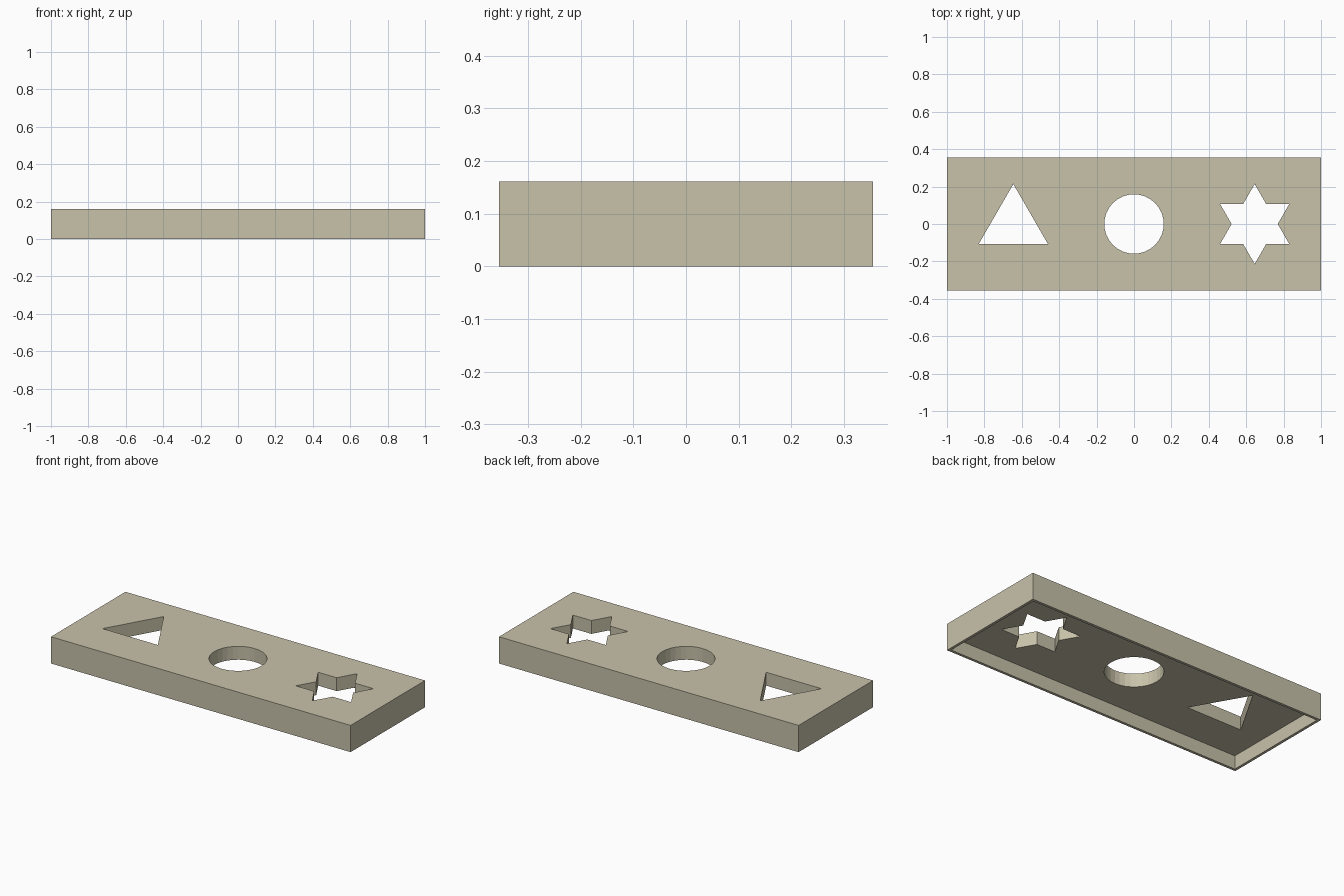
import bpy, bmesh, math

if "Cube" in bpy.data.objects:
    bpy.data.objects.remove(bpy.data.objects["Cube"])

U = 1 / 31                      # the tray is 62 x 22 x 5 units
LENGTH, WIDTH, HEIGHT = 62 * U, 22 * U, 5 * U
RIM, FLOOR_Z = 0.5 * U, 2.5 * U  # rim thickness, underside of the top plate
SPACING, R = 20 * U, 0.2135

beige = bpy.data.materials.new("warm_beige")
beige.diffuse_color = (0.58, 0.54, 0.40, 1)
beige.use_nodes = True
beige.node_tree.nodes["Principled BSDF"].inputs["Base Color"].default_value = beige.diffuse_color


def prism(name, points, z0, z1):
    """Extrude a closed outline between two heights."""
    bm = bmesh.new()
    face = bm.faces.new([bm.verts.new((x, y, z0)) for x, y in points])
    top = bmesh.ops.extrude_face_region(bm, geom=[face])["geom"]
    verts = [v for v in top if isinstance(v, bmesh.types.BMVert)]
    bmesh.ops.translate(bm, verts=verts, vec=(0, 0, z1 - z0))
    bmesh.ops.recalc_face_normals(bm, faces=bm.faces)
    mesh = bpy.data.meshes.new(name)
    bm.to_mesh(mesh)
    bm.free()
    mesh.materials.append(beige)
    obj = bpy.data.objects.new(name, mesh)
    bpy.context.collection.objects.link(obj)
    return obj


def rectangle(w, d):
    return [(-w / 2, -d / 2), (w / 2, -d / 2), (w / 2, d / 2), (-w / 2, d / 2)]


def ring(cx, radii, n):
    """n points around (cx, 0), first one at +y, cycling through the radii."""
    pts = []
    for i in range(n):
        a = math.pi / 2 + 2 * math.pi * i / n
        r = radii[i % len(radii)]
        pts.append((cx + r * math.cos(a), r * math.sin(a)))
    return pts


# Solid tray block
tray = prism("shape_sorter_lid", rectangle(LENGTH, WIDTH), 0, HEIGHT)

# Underside recess and the three shaped holes
cutters = [
    prism("recess_cutter", rectangle(LENGTH - 2 * RIM, WIDTH - 2 * RIM), -0.1, FLOOR_Z),
    prism("triangle_cutter", ring(-SPACING, [R], 3), 0.04, 0.3),
    prism("circle_cutter", ring(0, [0.159], 32), 0.04, 0.3),
    prism("star_cutter", ring(SPACING, [R, R / math.sqrt(3)], 12), 0.04, 0.3),
]
for cutter in cutters:
    mod = tray.modifiers.new(cutter.name, "BOOLEAN")
    mod.operation, mod.solver, mod.object = "DIFFERENCE", "EXACT", cutter
    cutter.hide_render = True
    cutter.hide_set(True)
